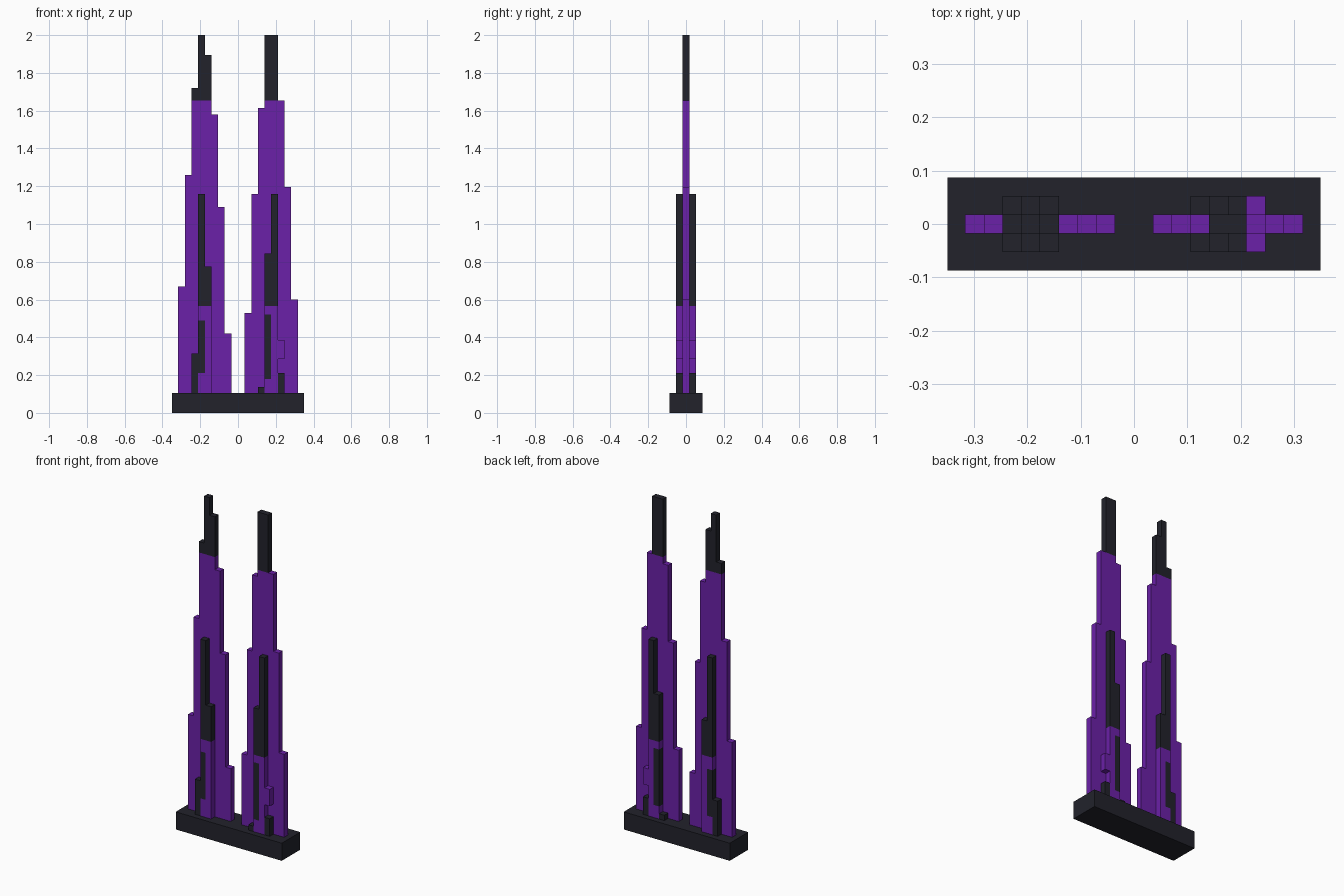
import bpy
import bmesh
from mathutils import Matrix, Vector

cube = bpy.data.objects.get("Cube")
if cube:
    bpy.data.objects.remove(cube, do_unlink=True)


def material(name, color):
    m = bpy.data.materials.new(name)
    m.use_nodes = True
    m.diffuse_color = color
    m.node_tree.nodes["Principled BSDF"].inputs["Base Color"].default_value = color
    return m


PURPLE = material("purple", (0.147, 0.015, 0.392, 1))
DARK = material("charcoal", (0.0159, 0.0162, 0.0242, 1))

W = 0.0352      # column width and depth
BASE = 0.105    # top of the plinth
ROOF = 1.655    # where the spires begin


def boxes(name, spans, mat):
    """One object from boxes given as (low corner, high corner)."""
    bm = bmesh.new()
    for lo, hi in spans:
        lo, hi = Vector(lo), Vector(hi)
        bmesh.ops.create_cube(
            bm, size=1,
            matrix=Matrix.Translation((lo + hi) / 2) @ Matrix.Diagonal((*(hi - lo), 1)))
    mesh = bpy.data.meshes.new(name)
    bm.to_mesh(mesh)
    bm.free()
    mesh.materials.append(mat)
    obj = bpy.data.objects.new(name, mesh)
    bpy.context.collection.objects.link(obj)
    return obj


def tower(side, x0, heights, dark_fins, purple_fins):
    # Stepped wall, one column per height
    def column(i, z0, z1):
        x = x0 + i * W
        return (x, -W / 2, z0), (x + W, W / 2, z1)

    boxes(side + "_tower_wall",
          [column(i, BASE, min(h, ROOF)) for i, h in enumerate(heights)], PURPLE)
    boxes(side + "_tower_spire",
          [column(i, ROOF, h) for i, h in enumerate(heights) if h > ROOF], DARK)

    # Fins on the front, mirrored to the back
    for label, fins, mat in (("dark", dark_fins, DARK), ("purple", purple_fins, PURPLE)):
        spans = [((x0 + i * W, -1.5 * W, z0), (x0 + (i + 1) * W, -W / 2, z1))
                 for i, z0, z1 in fins]
        fin = boxes(f"{side}_tower_{label}_fins", spans, mat)
        fin.modifiers.new("mirror_to_back", "MIRROR").use_axis = (False, True, False)


# Plinth
boxes("plinth", [((-0.35, -0.087, 0), (0.35, 0.087, BASE))], DARK)

# Towers: fins are (column, bottom, top)
tower("right", -9 * W,
      [0.67, 1.26, 1.72, 2.0, 1.895, 1.58, 1.09, 0.42],
      [(2, BASE, 0.315), (3, 0.21, 0.49), (3, 0.565, 1.16), (4, 0.565, 0.775)],
      [(3, BASE, 0.21), (3, 0.49, 0.565), (4, BASE, 0.565)])
tower("left", W,
      [0.53, 1.16, 1.615, 2.0, 2.0, ROOF, 1.195, 0.60],
      [(2, BASE, 0.137), (3, 0.18, 0.52), (3, 0.565, 0.845),
       (4, 0.565, 1.16), (5, BASE, 0.21)],
      [(3, BASE, 0.18), (3, 0.52, 0.565), (4, BASE, 0.565), (5, 0.285, 0.385)])
